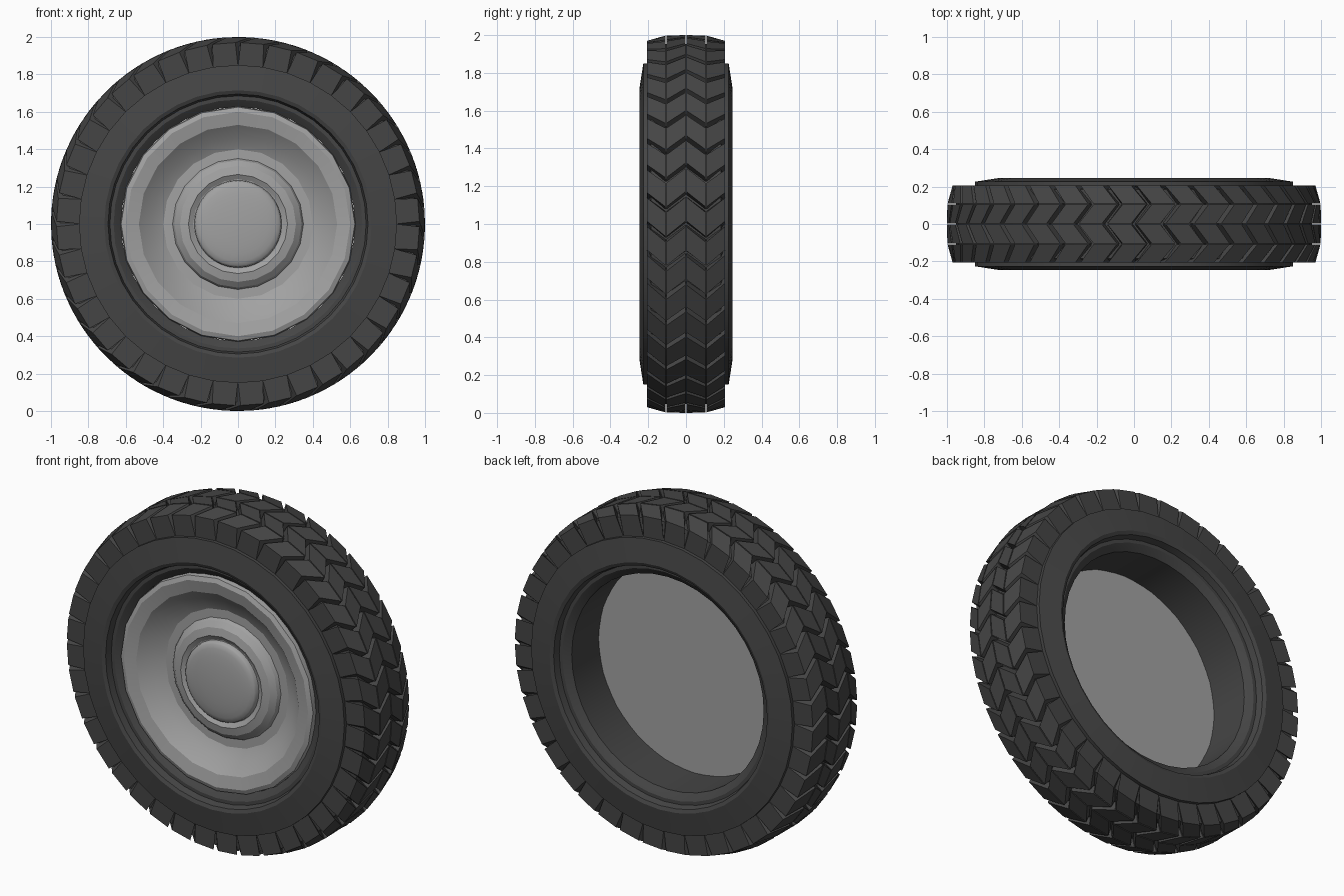
import bpy, bmesh, math

if "Cube" in bpy.data.objects:
    bpy.data.objects.remove(bpy.data.objects["Cube"])

CZ = 1.0          # axle height
N = 40            # tread blocks around the tyre


def at(r, y, a):
    return (r * math.cos(a), y, CZ + r * math.sin(a))


def finish(name, bm, mat=None, smooth=None):
    bmesh.ops.recalc_face_normals(bm, faces=bm.faces)
    me = bpy.data.meshes.new(name)
    bm.to_mesh(me)
    bm.free()
    ob = bpy.data.objects.new(name, me)
    bpy.context.collection.objects.link(ob)
    if mat:
        me.materials.append(mat)
    if smooth:
        bpy.ops.object.select_all(action='DESELECT')
        ob.select_set(True)
        bpy.context.view_layer.objects.active = ob
        bpy.ops.object.shade_smooth_by_angle(angle=math.radians(smooth))
    return ob


def lathe(name, profile, sides, closed, mat=None, smooth=None):
    """Spin (radius, y) points about the axle; open profiles get end caps."""
    bm = bmesh.new()
    rings = [[bm.verts.new(at(r, y, 2 * math.pi * i / sides)) for i in range(sides)]
             for r, y in profile]
    pairs = list(zip(rings, rings[1:]))
    if closed:
        pairs.append((rings[-1], rings[0]))
    else:
        bm.faces.new(rings[0])
        bm.faces.new(rings[-1])
    for a, b in pairs:
        for i in range(sides):
            j = (i + 1) % sides
            bm.faces.new((a[i], a[j], b[j], b[i]))
    return finish(name, bm, mat, smooth)


def material(name, v):
    m = bpy.data.materials.new(name)
    m.diffuse_color = (v, v, v, 1)
    m.use_nodes = True
    m.node_tree.nodes["Principled BSDF"].inputs["Base Color"].default_value = m.diffuse_color
    return m


rubber = material("rubber", 0.06)
steel = material("steel", 0.36)

# Tyre carcass: symmetric profile from tread base through the bead to the inner barrel
half = [(0.952, 0.185), (0.85, 0.2), (0.85, 0.226), (0.715, 0.247), (0.695, 0.238),
        (0.685, 0.2), (0.665, 0.2), (0.65, 0.19), (0.625, 0.17)]
lathe("tyre_body", half + [(r, -y) for r, y in reversed(half)], N, True, rubber, 25)

# Tread: four columns of zigzag blocks, tapering towards the surface
bm = bmesh.new()
pitch = 2 * math.pi / N
narrow, wide = pitch / 2 - 0.015, pitch / 2 - 0.001
# each section edge: y, bottom radius, top radius, zigzag angle
columns = [((0.003, 0.93, 1.0, 0.04), (0.103, 0.93, 1.0, -0.04)),
           ((0.109, 0.93, 0.999, -0.04), (0.206, 0.85, 0.97, 0.04))]
for side in (-1, 1):
    for col in columns:
        for i in range(N):
            secs = []
            for y, r0, r1, zig in col:
                a = i * pitch + zig + 0.0385
                secs.append([bm.verts.new(at(r, side * y, a + s * w)) for r, s, w in
                             ((r0, -1, wide), (r0, 1, wide), (r1, 1, narrow), (r1, -1, narrow))])
            p, q = secs
            bm.faces.new(p)
            bm.faces.new(q)
            for k in range(4):
                m = (k + 1) % 4
                bm.faces.new((p[k], p[m], q[m], q[k]))
finish("tread_blocks", bm, rubber)

# Dished wheel disc with raised hub, flat at the back
lathe("wheel_disc", [(0.63, -0.08), (0.63, -0.17), (0.625, -0.195), (0.60, -0.205),
                     (0.53, -0.19), (0.46, -0.13), (0.40, -0.1), (0.35, -0.1),
                     (0.34, -0.12), (0.31, -0.145), (0.265, -0.155), (0.24, -0.14)],
      20, False, steel, 20)

# Domed hub cap
dome = [(0.23 * math.cos(t), -0.16 - 0.03 * math.sin(t))
        for t in (k * math.pi / 12 for k in range(6))]
lathe("hub_cap", [(0.235, -0.135)] + dome + [(0.01, -0.19)], 32, False, steel, 40)
